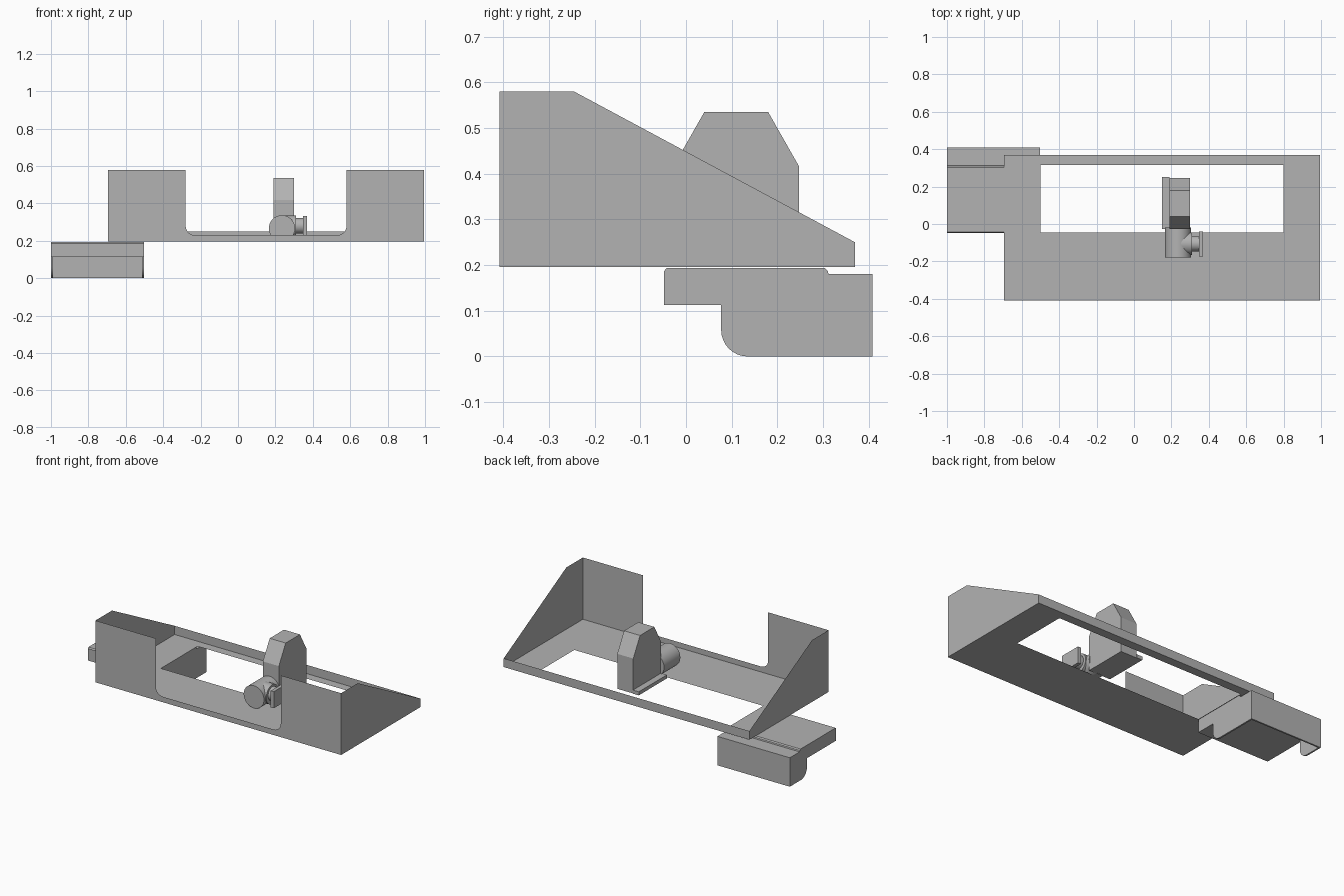
import bpy, bmesh, math
from mathutils import Vector, Matrix

cube = bpy.data.objects.get("Cube")
if cube:
    bpy.data.objects.remove(cube, do_unlink=True)

grey = bpy.data.materials.new("plain grey")
grey.use_nodes = True
colour = (0.45, 0.45, 0.45, 1)
grey.diffuse_color = colour
next(n for n in grey.node_tree.nodes if n.type == 'BSDF_PRINCIPLED').inputs["Base Color"].default_value = colour


def finish(name, bm):
    bmesh.ops.recalc_face_normals(bm, faces=bm.faces)
    mesh = bpy.data.meshes.new(name)
    bm.to_mesh(mesh)
    bm.free()
    mesh.materials.append(grey)
    ob = bpy.data.objects.new(name, mesh)
    bpy.context.collection.objects.link(ob)
    return ob


def place(axis, u, v, w):
    """Turn outline coordinates (u, v) at depth w into x, y, z."""
    return {'x': (w, u, v), 'y': (u, w, v), 'z': (u, v, w)}[axis]


def prism(name, outline, axis, start, end=None):
    """Flat sheet, or a solid when an end is given."""
    bm = bmesh.new()
    face = bm.faces.new([bm.verts.new(place(axis, u, v, start)) for u, v in outline])
    if end is not None:
        ext = bmesh.ops.extrude_face_region(bm, geom=[face], use_keep_orig=True)
        verts = [g for g in ext['geom'] if isinstance(g, bmesh.types.BMVert)]
        bmesh.ops.translate(bm, verts=verts, vec=Vector(place(axis, 0, 0, end - start)))
    return finish(name, bm)


def rect(u0, u1, v0, v1):
    return [(u0, v0), (u1, v0), (u1, v1), (u0, v1)]


def arc(cu, cv, r, a0, a1, steps=8):
    angles = [math.radians(a0 + (a1 - a0) * i / steps) for i in range(steps + 1)]
    return [(cu + r * math.cos(a), cv + r * math.sin(a)) for a in angles]


def cylinder(name, radius, axis, start, end, cu, cv):
    bm = bmesh.new()
    turn = Matrix.Rotation(math.pi / 2, 4, 'Y' if axis == 'x' else 'X')
    move = Matrix.Translation(place(axis, cu, cv, (start + end) / 2))
    bmesh.ops.create_cone(bm, cap_ends=True, segments=40, radius1=radius, radius2=radius,
                          depth=end - start, matrix=move @ turn)
    ob = finish(name, bm)
    bpy.ops.object.select_all(action='DESELECT')
    ob.select_set(True)
    bpy.context.view_layer.objects.active = ob
    bpy.ops.object.shade_smooth_by_angle(angle=math.radians(35))


# Tray frame: thin sheets
left, right, front, back = 0.995, -0.695, -0.408, 0.37
base, top = 0.196, 0.58
side = [(front, base), (back, base), (back, 0.25), (-0.245, top), (front, top)]
for name, x in (("left_side_wall", left), ("right_side_wall", right)):
    prism(name, side, 'x', x)

# Front wall with a rounded cutout
r, cut_a, cut_b, cut_z = 0.05, -0.28, 0.58, 0.23
prism("front_wall",
      [(right, base), (left, base), (left, top), (cut_b, top)]
      + arc(cut_b - r, cut_z + r, r, 0, -90)
      + arc(cut_a + r, cut_z + r, r, -90, -180)
      + [(cut_a, top), (right, top)], 'y', front)
prism("back_lip", rect(right, left, base, 0.25), 'y', back)

# Floor strips around the opening
for name, strip in (("floor_front", rect(right, left, front, -0.045)),
                    ("floor_back", rect(right, left, 0.315, back)),
                    ("floor_right", rect(right, -0.5, -0.045, 0.315)),
                    ("floor_left", rect(0.8, left, -0.045, 0.315))):
    prism(name, strip, 'z', base)

# Mounting bracket below the tray
b0, b1, shelf = -1.0, -0.502, 0.113
prism("bracket_slab",
      [(-0.048, shelf), (0.4, shelf), (0.4, 0.18), (0.312, 0.18), (0.31, 0.188),
       (0.303, 0.194), (-0.042, 0.194), (-0.048, 0.187)], 'x', b0, b1)
prism("bracket_back_plate", rect(b0, b1, 0, 0.18), 'y', 0.398, 0.408)
for name, stem, x0 in (("bracket_left_plate", 0.077, b1 - 0.01),
                       ("bracket_right_plate", 0.24, b0)):
    prism(name, [(0.408, 0.0), (0.408, 0.18), (stem, 0.18)]
          + arc(stem + 0.058, 0.058, 0.058, 180, 270), 'x', x0, x0 + 0.01)

# Chamfered block with a foot flange
prism("block", [(-0.027, 0.2), (0.247, 0.2), (0.247, 0.417), (0.18, 0.535),
                (0.04, 0.535), (-0.027, 0.417)], 'x', 0.19, 0.3)
prism("block_flange", rect(-0.027, 0.25, 0.2, 0.222), 'x', 0.15, 0.19)

# Round valve with a side fitting and end plate
cylinder("valve_body", 0.07, 'y', -0.18, -0.02, 0.235, 0.267)
cylinder("side_boss", 0.06, 'x', 0.235, 0.31, -0.105, 0.275)
cylinder("side_stem", 0.042, 'x', 0.3, 0.35, -0.105, 0.28)
prism("side_plate", rect(-0.175, -0.04, 0.23, 0.333), 'x', 0.347, 0.369)
